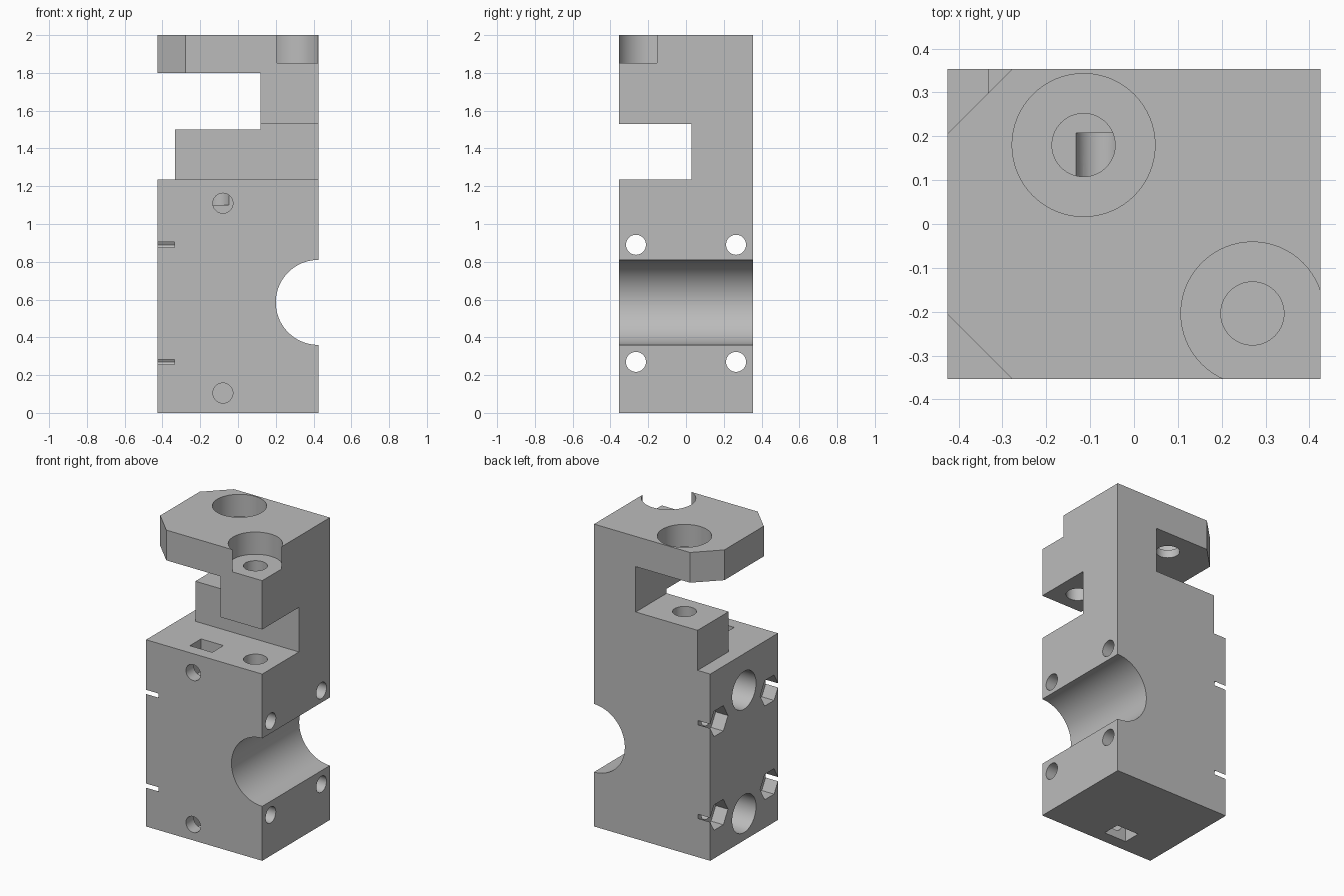
import bpy, bmesh, math
from mathutils import Matrix, Vector

if "Cube" in bpy.data.objects:
    bpy.data.objects.remove(bpy.data.objects["Cube"])

X, Y, Z = 0.425, 0.354, 2.0      # half width, half depth, height
ROT = {'x': Matrix.Rotation(math.pi / 2, 4, 'Y'),
       'y': Matrix.Rotation(math.pi / 2, 4, 'X'),
       'z': Matrix.Identity(4)}


def make_object(name, bm):
    me = bpy.data.meshes.new(name)
    bmesh.ops.recalc_face_normals(bm, faces=bm.faces)
    bm.to_mesh(me)
    bm.free()
    ob = bpy.data.objects.new(name, me)
    bpy.context.collection.objects.link(ob)
    return ob


def box(name, lo, hi, turn=0):
    lo, hi = Vector(lo), Vector(hi)
    bm = bmesh.new()
    m = (Matrix.Translation((lo + hi) / 2) @ Matrix.Rotation(turn, 4, 'Z')
         @ Matrix.Diagonal((*(hi - lo), 1)))
    bmesh.ops.create_cube(bm, size=1, matrix=m)
    return make_object(name, bm)


def cylinder(name, axis, start, end, radius, segments=64):
    start, end = Vector(start), Vector(end)
    bm = bmesh.new()
    bmesh.ops.create_cone(bm, cap_ends=True, segments=segments, radius1=radius,
                          radius2=radius, depth=(end - start).length,
                          matrix=Matrix.Translation((start + end) / 2) @ ROT[axis])
    return make_object(name, bm)


body = box("rod_clamp_block", (-X, -Y, 0), (X, Y, Z))
cutters = []
cut = cutters.append

# Open gaps that leave the lower block, step, post and top plate
cut(box("plate_gap", (-1, -1, 1.5), (0.12, 1, 1.8)))
cut(box("front_notch", (-1, -1, 1.235), (1, 0.03, 1.53)))
cut(box("step_side", (-1, -1, 1.235), (-0.333, 1, 1.65)))

# Chamfered left corners of the top plate
leg = 0.148
for s in (-1, 1):
    size = leg * math.sqrt(2) / 2
    c = Vector((-X, s * Y, 1.9))
    h = Vector((size, size, 0.25))
    cut(box("plate_chamfer", c - h, c + h, math.pi / 4))

# Half-round channel for the vertical-face bearing
cut(cylinder("bearing_channel", 'y', (X, -1, 0.585), (X, 1, 0.585), 0.225, 96))

# Vertical screw holes with counterbores in the plate
for x, y in ((-0.115, 0.18), (0.27, -0.204)):
    cut(cylinder("screw_hole", 'z', (x, y, 1.10), (x, y, 2.1), 0.072))
    cut(cylinder("counterbore", 'z', (x, y, 1.853), (x, y, 2.1), 0.163))
cut(box("counterbore_corner", (0.206, -1, 1.853), (1, -0.153, 2.1)))

# Clamp bolts with hexagonal nut pockets on the left face
for z in (0.27, 0.89):
    for y in (-0.265, 0.265):
        cut(cylinder("bolt_hole", 'x', (-1, y, z), (1, y, z), 0.053, 48))
        cut(cylinder("nut_pocket", 'x', (-0.6, y, z), (-0.335, y, z), 0.097, 6))

# Rod sockets, their locking screws and square nut slots
for rod_z, pin_z, z0, z1 in ((0.993, 1.11, 1.02, 1.3), (0.177, 0.105, -0.1, 0.195)):
    cut(cylinder("rod_socket", 'x', (-0.6, 0, rod_z), (0.1, 0, rod_z), 0.125))
    cut(cylinder("lock_screw_hole", 'y', (-0.08, -0.6, pin_z), (-0.08, 0.208, pin_z), 0.053, 48))
    cut(box("lock_nut_slot", (-0.162, -0.272, z0), (0.002, -0.155, z1)))

# Carve everything out of the body
bpy.context.view_layer.objects.active = body
body.select_set(True)
for c in cutters:
    c.hide_render = True
    mod = body.modifiers.new(c.name, 'BOOLEAN')
    mod.operation, mod.solver, mod.object = 'DIFFERENCE', 'EXACT', c
    bpy.ops.object.modifier_apply(modifier=mod.name)
for c in cutters:
    bpy.data.objects.remove(c)

# Single plain grey finish
grey = bpy.data.materials.new("plain grey")
grey.diffuse_color = (0.5, 0.5, 0.5, 1)
grey.use_nodes = True
grey.node_tree.nodes["Principled BSDF"].inputs["Base Color"].default_value = grey.diffuse_color
body.data.materials.clear()
body.data.materials.append(grey)
bpy.ops.object.shade_smooth_by_angle(angle=math.radians(30))
